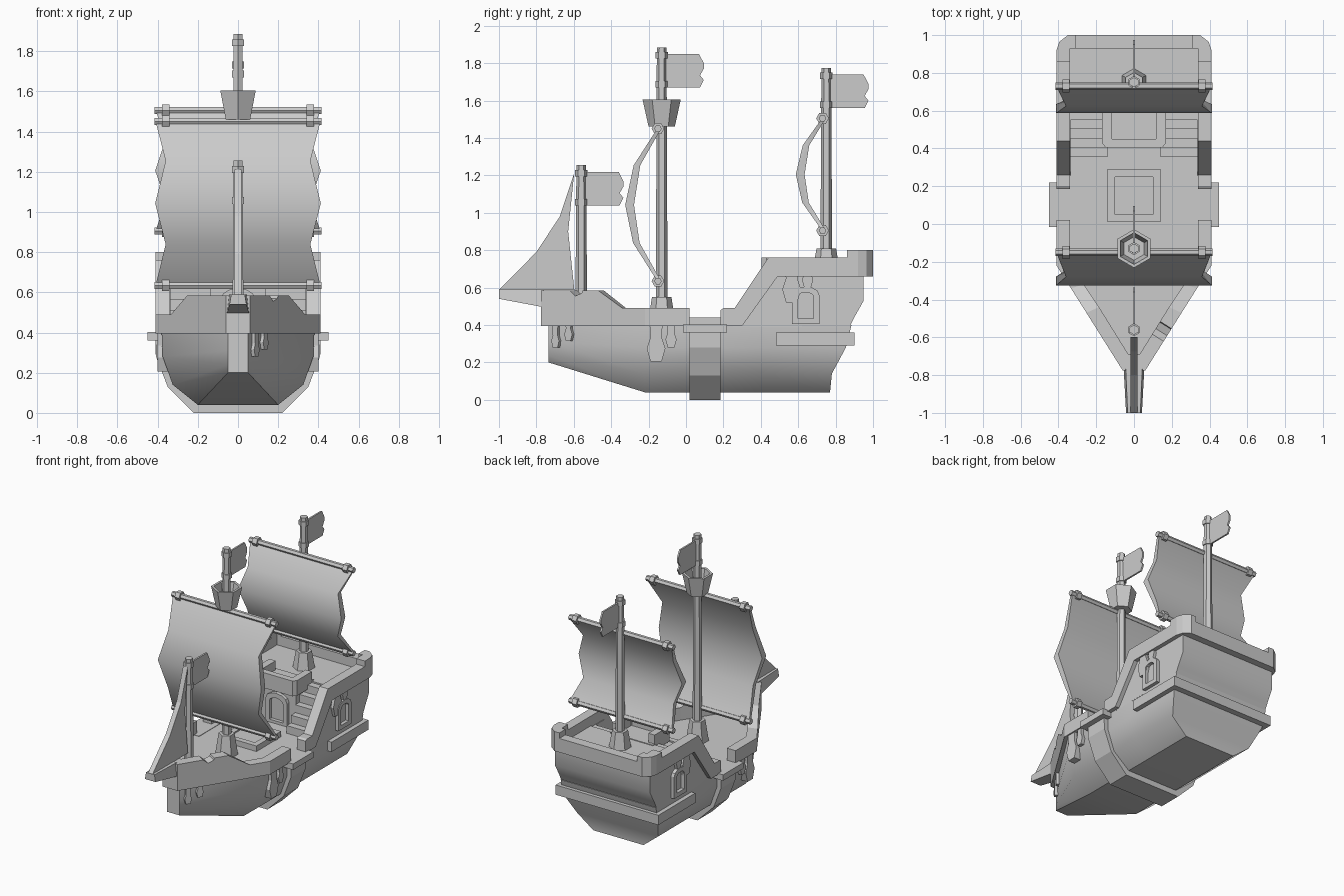
import bpy, bmesh
from math import pi, sin, cos, atan2
from mathutils import Matrix, Vector

if "Cube" in bpy.data.objects:
    bpy.data.objects.remove(bpy.data.objects["Cube"])


def make(name, verts, faces, smooth=None, mirror=False, matrix=None):
    bm = bmesh.new()
    vs = [bm.verts.new(v) for v in verts]
    for f in faces:
        bm.faces.new([vs[i] for i in f])
    bmesh.ops.recalc_face_normals(bm, faces=bm.faces)
    if matrix:
        bm.transform(matrix)
    me = bpy.data.meshes.new(name)
    bm.to_mesh(me)
    bm.free()
    ob = bpy.data.objects.new(name, me)
    bpy.context.collection.objects.link(ob)
    if mirror:
        ob.modifiers.new("Mirror", 'MIRROR')
    if smooth:
        bpy.ops.object.select_all(action='DESELECT')
        bpy.context.view_layer.objects.active = ob
        ob.select_set(True)
        bpy.ops.object.shade_smooth_by_angle(angle=smooth)
    return ob


def prism(name, pts, a, b, axis, hole=None, **kw):
    """Polygon (or ring, with a hole of equal point count) extruded along an axis."""
    put = {'x': lambda p, t: (t, p[0], p[1]),
           'y': lambda p, t: (p[0], t, p[1]),
           'z': lambda p, t: (p[0], p[1], t)}[axis]
    n = len(pts)
    v = [put(p, t) for t in (a, b) for p in pts]
    side = [(i, (i + 1) % n) for i in range(n)]
    f = [(i, j, j + n, i + n) for i, j in side]
    if hole:
        v += [put(p, t) for t in (a, b) for p in hole]
        for i, j in side:
            f += [(i + 2*n, j + 2*n, j + 3*n, i + 3*n),
                  (i, j, j + 2*n, i + 2*n), (i + n, j + n, j + 3*n, i + 3*n)]
    else:
        f += [tuple(range(n)), tuple(range(n, 2*n))]
    return make(name, v, f, **kw)


def rect(x0, x1, y0, y1):
    return [(x0, y0), (x1, y0), (x1, y1), (x0, y1)]


def box(name, x0, x1, y0, y1, z0, z1, **kw):
    return prism(name, rect(x0, x1, y0, y1), z0, z1, 'z', **kw)


def loft(name, rings, **kw):
    """Bridge equal closed rings and cap both ends with quad strips."""
    n = len(rings[0])
    v = [p for r in rings for p in r]
    f = [(k*n + i, k*n + (i+1) % n, (k+1)*n + (i+1) % n, (k+1)*n + i)
         for k in range(len(rings) - 1) for i in range(n)]
    for o in (0, (len(rings) - 1)*n):
        f += [(o + i, o + i + 1, o + n - 2 - i, o + n - 1 - i) for i in range(n//2 - 1)]
    return make(name, v, f, **kw)


def lathe(name, profile, pos=(0, 0, 0), along_x=False, segs=6):
    """Six-sided turned part; profile is (radius, height)."""
    rings = [[(r*sin(2*pi*i/segs), r*cos(2*pi*i/segs), z) for i in range(segs)] for r, z in profile]
    m = Matrix.Translation(pos)
    if along_x:
        m = m @ Matrix.Rotation(pi/2, 4, 'Y')
    return loft(name, rings, matrix=m)


def arch(cx, z0, w, h, n=6):
    r = w/2
    return [(cx - r, z0), (cx + r, z0)] + [
        (cx + r*cos(pi*i/n), z0 + h - r*.6 + r*.6*sin(pi*i/n)) for i in range(n + 1)]


def full(half):
    return half + [(-x, y, z) for x, y, z in reversed(half)]


# Lower hull
sec = [(.38, .4), (.375, .28), (.325, .14), (.2, .04)]
bow = [(.05, -.735, z) for z in (.4, .31, .24, .2)]
stern_y = (.885, .855, .78, .77)
loft("hull", [full(bow)] + [full([(x, y, z) for x, z in sec]) for y in (-.22, .4)]
     + [full([(x, y, z) for (x, z), y in zip(sec, stern_y)])], smooth=.6)
rib = [(.41, .37), (.408, .28), (.35, .13), (.22, 0)]
prism("hull_rib", rib + [(-x, z) for x, z in reversed(rib)], .02, .185, 'y')
box("boarding_step", .3, .45, -.015, .22, .36, .403, mirror=True)

# Stern castle
prism("stern_block", [(.6, .4), (.6, .69), (.95, .69), (.95, .53), (.905, .45), (.88, .4)],
      -.38, .38, 'x', smooth=.6)
prism("stern_side_wall", [(.25, .39), (.45, .68), (.62, .68), (.62, .39)], .335, .38, 'x', mirror=True)
box("stern_ledge", -.41, .41, .48, .9, .29, .36)

# Bulwarks and rails
outer = [(0, -.775), (.06, -.775), (.252, -.47), (.334, -.34), (.41, -.22), (.41, .02)]
inner = [(0, -.69), (.03, -.69), (.185, -.44), (.265, -.32), (.34, -.2), (.34, .02)]
tops = (.585, .585, .585, .49, .49, .49)
fore = loft("fore_bulwark", [[(*o, .395), (*o, t), (*i, t), (*i, .395)]
                             for o, i, t in zip(outer, inner, tops)], mirror=True)
notch = prism("notch_cutter", [(-.045, .62), (-.045, .585), (-.01, .555), (.03, .57), (.045, .62)],
              -.15, .15, 'x',
              matrix=Matrix.Translation((.16, -.57, 0)) @ Matrix.Rotation(-atan2(.35, .555), 4, 'Z'))
notch.hide_render = True
notch.hide_viewport = True
cut = fore.modifiers.new("Notch", 'BOOLEAN')
cut.operation, cut.object = 'DIFFERENCE', notch
prism("aft_rail", [(.185, .395), (.185, .48), (.2, .49), (.26, .49), (.44, .76), (.86, .76),
                   (.86, .66), (.49, .66), (.3, .395)], .34, .41, 'x', mirror=True)
prism("stern_rail_corner", [(.41, .86), (.41, .92), (.395, .965), (.35, 1), (.31, 1), (.31, .93),
                            (.34, .93), (.34, .86)], .66, .8, 'z', mirror=True)
box("stern_rail", -.31, .31, .93, 1, .66, .76)

# Cabin, balcony and stairs
box("cabin", -.14, .14, .46, .61, .39, .69)
bay = [(-.17, .62), (-.17, .43), (-.15, .405), (.15, .405), (.17, .43), (.17, .62)]
bay_in = [(-.12, .62), (-.12, .455), (-.115, .45), (.115, .45), (.12, .455), (.12, .62)]
prism("balcony_floor", bay, .65, .695, 'z')
prism("balcony_rail", bay[1:5] + [(.17, .6), (.12, .6)] + bay_in[4:0:-1] + [(-.12, .6), (-.17, .6)],
      .69, .76, 'z')
prism("door_frame", arch(0, .4, .17, .22), .435, .47, 'y', hole=arch(0, .42, .11, .165))
for i in range(5):
    y = .355 + .049*i
    box("stair_step", .14, .345, y, .61, .39, .4 + .056*(i + 1), mirror=True)

# Deck hatch
prism("hatch_frame", rect(-.14, .14, .01, .29), .39, .44, 'z', hole=rect(-.1, .1, .05, .25))
box("hatch_cover", -.1, .1, .05, .25, .39, .43)

# Side windows
prism("side_window", arch(.64, .405, .145, .2), .36, .405, 'x', hole=arch(.64, .435, .085, .14), mirror=True)


# Hanging weed drips along the hull
def drip(y, z0, z1, w):
    return [(y - w*.35, z1), (y - w*.3, z0 + w*1.3), (y - w*.5, z0 + w*.7), (y - w*.3, z0),
            (y + w*.3, z0), (y + w*.5, z0 + w*.7), (y + w*.3, z0 + w*1.3), (y + w*.35, z1)]


for y, z0, z1, w, x in ((-.16, .205, .41, .1, .34), (-.08, .28, .41, .06, .36),
                        (.565, .52, .67, .1, .37), (.65, .6, .67, .06, .37)):
    prism("side_drip", drip(y, z0, z1, w), x, .4, 'x', mirror=True)
for y, z0 in ((-.69, .28), (-.62, .315)):
    t = (y + .735)/.515
    prism("bow_drip", drip(0, z0, .41, .05), -.04, .018, 'x',
          matrix=Matrix.Translation((.05 + .33*t, y, 0)) @ Matrix.Rotation(-atan2(.33, .515), 4, 'Z'))

# Bowsprit and jib
loft("bowsprit", [[(-w, y, z), (w, y, z), (w*.8, y, .59), (-w*.8, y, .59)]
                  for w, y, z in ((.042, -1, .54), (.055, -.76, .495))])
prism("jib_sail", [(-1, .588), (-.8, .79), (-.675, .98), (-.598, 1.21), (-.63, .9), (-.597, .588)],
      -.018, .018, 'x')

# Masts with collars, feet and flags
for label, y, z0, z1, foot in (("fore", -.56, .4, 1.255, False),
                               ("main", -.13, .4, 1.885, True),
                               ("mizzen", .75, .68, 1.775, True)):
    r = .032
    lathe(label + "_mast", [(r, z0), (.026, z1)], (0, y, 0))
    for z in (z1 - .06, z1 - .215):
        lathe(label + "_mast_collar", [(.034, z), (.034, z + .034)], (0, y, 0))
    if foot:
        lathe(label + "_mast_foot", [(.075, z0), (.052, z0 + .13 if label == "mizzen" else .55)], (0, y, 0))
    a, z = y + .02, z1 - .215
    prism(label + "_flag", [(a, z), (a + .185, z), (a + .205, z + .04), (a + .185, z + .065),
                            (a + .205, z + .1), (a + .205, z + .13), (a + .18, z + .178), (a, z + .178)],
          -.006, .006, 'x')

# Crow's nest
lathe("crows_nest", [(.02, 1.46), (.07, 1.46), (.102, 1.605), (.084, 1.605), (.062, 1.5), (.02, 1.5)],
      (0, -.13, 0))

# Square sails on their yards
for label, y, lo, hi, belly in (("main", -.15, .635, 1.45, .175), ("mizzen", .73, .905, 1.505, .143)):
    for z in (lo, hi):
        lathe(label + "_yard", [(.02, -.415), (.02, .415)], (0, y, z), True)
        for x in (-.36, .36):
            lathe(label + "_yard_collar", [(.034, x - .018), (.034, x + .018)], (0, y, z), True)
    rows = []
    for t, b, w, th in ((0, .02, .41, .02), (.25, .76, .36, .035), (.5, 1, .412, .047),
                        (.76, .74, .36, .035), (1, .02, .41, .02)):
        f, z = y - belly*b, lo + (hi - lo)*t
        rows.append([(-w, f, z), (w, f, z), (w, f + th, z), (-w, f + th, z)])
    loft(label + "_sail", rows, smooth=.9)
